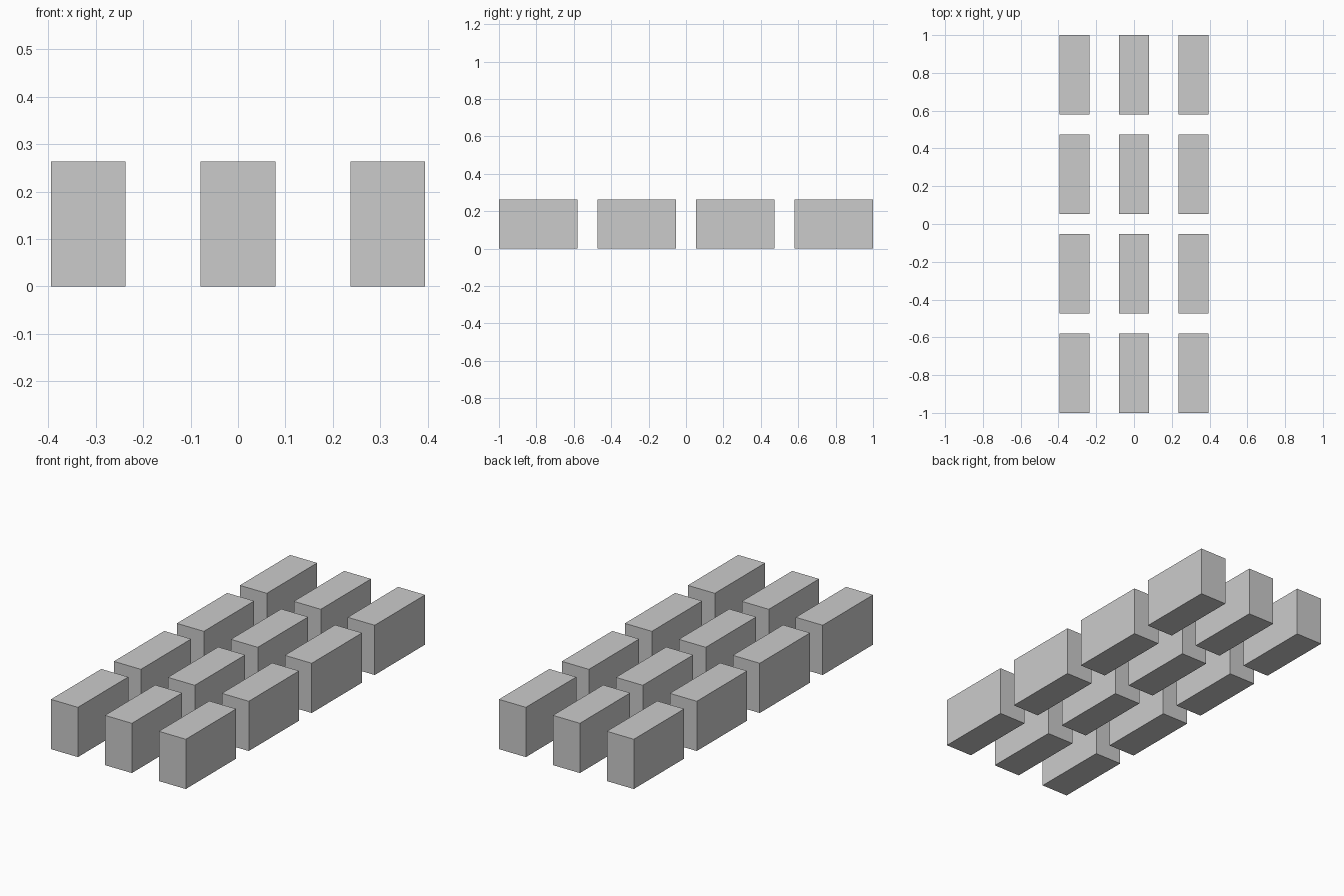
import bpy
import bmesh
from mathutils import Matrix, Vector

if "Cube" in bpy.data.objects:
    bpy.data.objects.remove(bpy.data.objects["Cube"])

U = 2 / 19 / 2                 # grid module: the whole array is 38 modules long
SIZE = Vector((3, 8, 5)) * U   # block width, length, height
PITCH_X, PITCH_Y = 6 * U, 10 * U
COLUMNS, ROWS = 3, 4

# One shared block mesh with its base on z = 0
mesh = bpy.data.meshes.new("block")
bm = bmesh.new()
bmesh.ops.create_cube(
    bm, size=1,
    matrix=Matrix.Translation((0, 0, SIZE.z / 2)) @ Matrix.Diagonal((*SIZE, 1)))
bm.to_mesh(mesh)
bm.free()

# Grid of separate blocks
for row in range(ROWS):
    for col in range(COLUMNS):
        block = bpy.data.objects.new(f"block_row{row + 1}_column{col + 1}", mesh)
        block.location = ((col - (COLUMNS - 1) / 2) * PITCH_X,
                          (row - (ROWS - 1) / 2) * PITCH_Y, 0)
        bpy.context.collection.objects.link(block)
